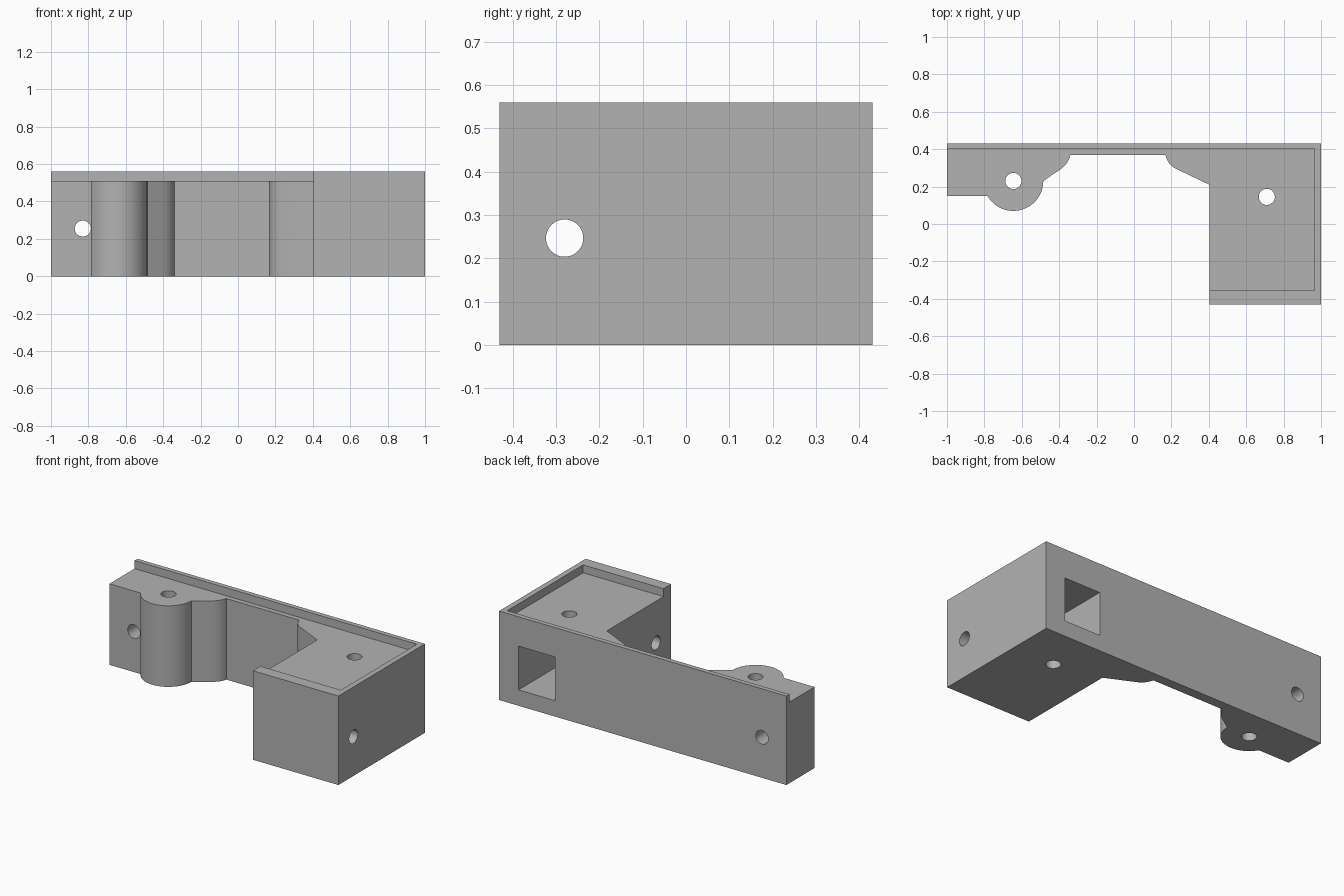
import bpy, bmesh, math
from mathutils import Vector, Matrix

if "Cube" in bpy.data.objects:
    bpy.data.objects.remove(bpy.data.objects["Cube"], do_unlink=True)

H, FLOOR = 0.56, 0.51      # rim height and recessed deck height

grey = bpy.data.materials.new("plain grey")
grey.use_nodes = True
colour = (0.45, 0.45, 0.45, 1)
grey.diffuse_color = colour
grey.node_tree.nodes["Principled BSDF"].inputs["Base Color"].default_value = colour


def add_object(name, bm):
    bmesh.ops.recalc_face_normals(bm, faces=bm.faces)
    mesh = bpy.data.meshes.new(name)
    bm.to_mesh(mesh)
    bm.free()
    mesh.materials.append(grey)
    obj = bpy.data.objects.new(name, mesh)
    bpy.context.collection.objects.link(obj)
    return obj


def arc(cx, cy, r, a0, a1, n):
    angles = [math.radians(a0 + (a1 - a0) * i / n) for i in range(n + 1)]
    return [(cx + r * math.cos(a), cy + r * math.sin(a)) for a in angles]


def bend(p, q, r, n=8):
    p, q, r = Vector(p), Vector(q), Vector(r)
    steps = [i / n for i in range(n + 1)]
    return [tuple(p * (1 - t) ** 2 + q * 2 * t * (1 - t) + r * t * t) for t in steps]


def box(name, low, high):
    bm = bmesh.new()
    bmesh.ops.create_cube(bm, size=1)
    low, high = Vector(low), Vector(high)
    for v in bm.verts:
        v.co = (low + high) / 2 + v.co * (high - low)
    return add_object(name, bm)


def drill(name, centre, radius, depth, axis):
    turn = {"x": Matrix.Rotation(math.pi / 2, 4, "Y"),
            "y": Matrix.Rotation(math.pi / 2, 4, "X"),
            "z": Matrix.Identity(4)}[axis]
    bm = bmesh.new()
    bmesh.ops.create_cone(bm, cap_ends=True, segments=40, radius1=radius,
                          radius2=radius, depth=depth,
                          matrix=Matrix.Translation(centre) @ turn)
    return add_object(name, bm)


# Bracket outline: left lug with round boss, thin bridge, right block
outline = [(-1, 0.43), (-1, 0.15)]
outline += arc(-0.645, 0.23, 0.16, 210, 360, 28)
outline += bend((-0.398, 0.289), (-0.35, 0.322), (-0.34, 0.369))
outline += bend((0.168, 0.369), (0.18, 0.317), (0.227, 0.294))
outline += [(0.405, 0.209), (0.405, -0.43), (1, -0.43), (1, 0.43)]

bm = bmesh.new()
base = bm.faces.new([bm.verts.new((x, y, 0)) for x, y in outline])
raised = bmesh.ops.extrude_face_region(bm, geom=[base])["geom"]
bmesh.ops.translate(bm, vec=(0, 0, H),
                    verts=[g for g in raised if isinstance(g, bmesh.types.BMVert)])
bracket = add_object("bracket", bm)

# Recessed deck, rear pocket and bolt holes
cutters = [
    box("deck_recess", (-1.2, -0.355, FLOOR), (0.965, 0.4, 0.8)),
    box("rear_pocket", (0.61, -0.14, 0.1), (0.865, 0.6, 0.375)),
    drill("boss_hole", (-0.645, 0.23, 0.3), 0.043, 2, "z"),
    drill("block_hole", (0.71, 0.145, 0.3), 0.043, 2, "z"),
    drill("lug_cross_hole", (-0.83, 0.3, 0.255), 0.043, 2, "y"),
    drill("block_cross_hole", (0.7, -0.28, 0.247), 0.043, 2, "x"),
]
bpy.context.view_layer.objects.active = bracket
for cutter in cutters:
    cutter.hide_render = True
    mod = bracket.modifiers.new(cutter.name, "BOOLEAN")
    mod.operation = "DIFFERENCE"
    mod.solver = "EXACT"
    mod.object = cutter
    bpy.ops.object.modifier_apply(modifier=mod.name)
for cutter in cutters:
    bpy.data.objects.remove(cutter, do_unlink=True)

# Smooth the round walls, keep the edges crisp
bpy.ops.object.select_all(action="DESELECT")
bracket.select_set(True)
bpy.ops.object.shade_smooth_by_angle(angle=math.radians(25))
